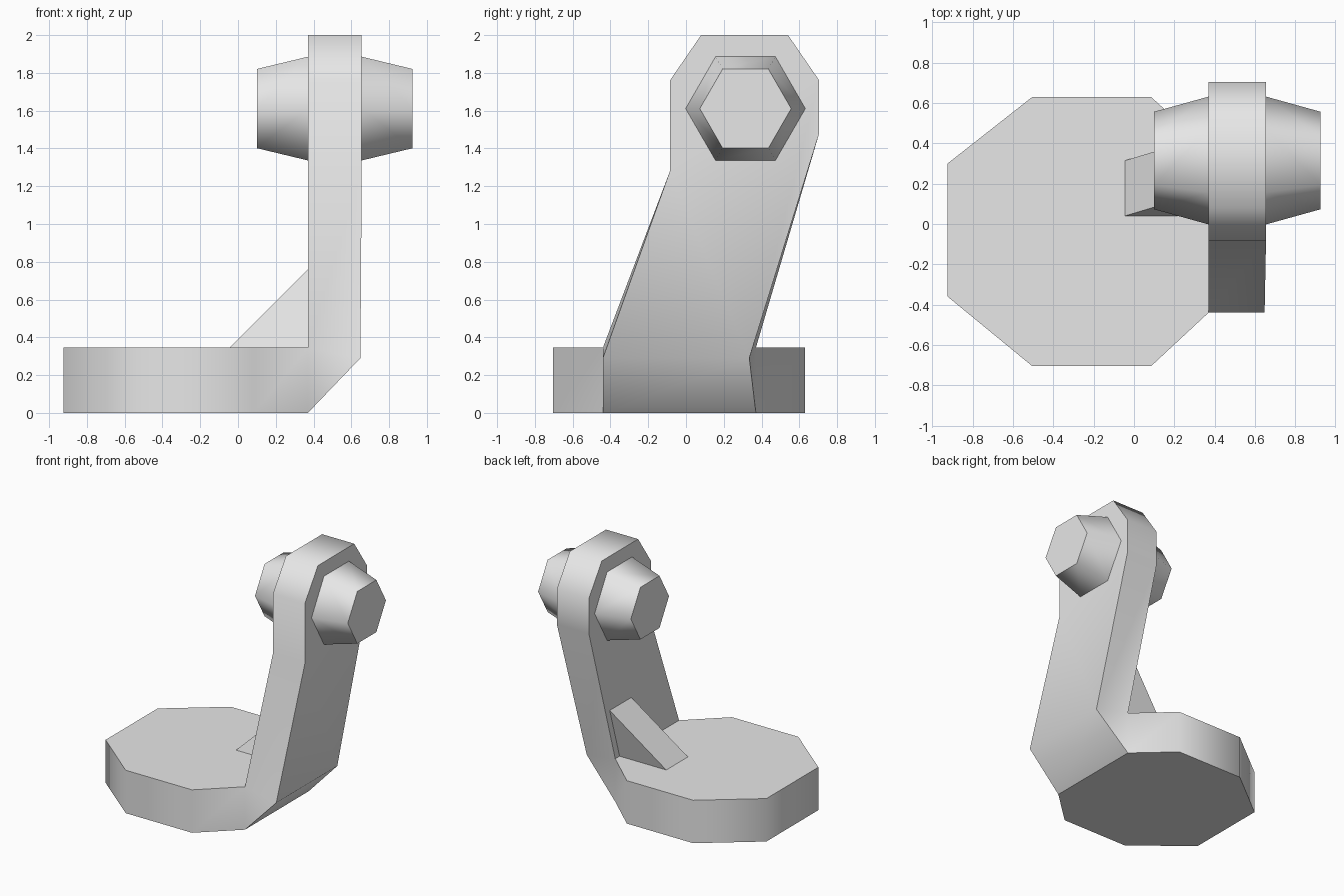
import bpy, bmesh, math

old = bpy.data.objects.get("Cube")
if old:
    bpy.data.objects.remove(old, do_unlink=True)

grey = bpy.data.materials.new("plain_grey")
grey.use_nodes = True
grey.diffuse_color = (0.8, 0.8, 0.8, 1)
grey.node_tree.nodes["Principled BSDF"].inputs["Base Color"].default_value = (0.8, 0.8, 0.8, 1)


def ring(bm, points):
    return [bm.verts.new(p) for p in points]


def bridge(bm, a, b, skip=()):
    """Quads between two closed rings, leaving out the listed sides."""
    n = len(a)
    for i in range(n):
        if i not in skip:
            j = (i + 1) % n
            bm.faces.new((a[i], a[j], b[j], b[i]))


def finish(bm, name):
    """Smooth faces with sharp corners, and a crisp edge around the underside."""
    bmesh.ops.recalc_face_normals(bm, faces=bm.faces[:])
    for f in bm.faces:
        f.smooth = True
    for e in bm.edges:
        on_ground = all(v.co.z < 1e-4 for v in e.verts)
        e.smooth = e.calc_face_angle(0) < math.radians(62) and not on_ground
    mesh = bpy.data.meshes.new(name)
    bm.to_mesh(mesh)
    bm.free()
    mesh.materials.append(grey)
    obj = bpy.data.objects.new(name, mesh)
    bpy.context.collection.objects.link(obj)
    return obj


INNER, OUTER = 0.37, 0.655      # the two side faces of the arm
BASE_TOP = 0.345

# Octagonal foot whose last side folds up into the leaning arm
foot = [(INNER, 0.37), (0.085, 0.63), (-0.505, 0.63), (-0.925, 0.30),
        (-0.925, -0.36), (-0.505, -0.705), (0.085, -0.705), (INNER, -0.44)]
head = [(-0.085, 1.28), (-0.085, 1.76), (0.08, 2.0), (0.54, 2.0),
        (0.705, 1.76), (0.705, 1.48)]

bm = bmesh.new()
low = ring(bm, [(x, y, 0) for x, y in foot])
top = ring(bm, [(x, y, BASE_TOP) for x, y in foot])
bridge(bm, low, top, skip=(7,))
bm.faces.new(low)
bm.faces.new(top)
# Arm rings start at the front bottom corner and end at the back bottom corner
inner = [top[7]] + ring(bm, [(INNER, y, z) for y, z in head]) + [top[0]]
outer = ring(bm, [(OUTER - 0.007, -0.44, 0.29)]
             + [(OUTER, y, z) for y, z in head]
             + [(OUTER - 0.007, 0.335, 0.29)])
bridge(bm, inner, outer, skip=(7,))
bm.faces.new(inner)
bm.faces.new(outer)
# Sloped heel under the arm, with its two triangular ends
bm.faces.new((low[7], low[0], outer[7], outer[0]))
bm.faces.new((low[7], outer[0], top[7]))
bm.faces.new((low[0], top[0], outer[7]))
finish(bm, "foot_and_arm")

# Tapered six-sided knobs on both sides of the head
for name, x0, x1 in (("right_knob", INNER, 0.10), ("left_knob", OUTER, 0.925)):
    bm = bmesh.new()
    rings = []
    for x, r in ((x0, 0.317), (x1, 0.242)):
        rings.append(ring(bm, [(x, 0.315 + r * math.cos(k * math.pi / 3),
                                1.611 + r * math.sin(k * math.pi / 3)) for k in range(6)]))
        bm.faces.new(rings[-1])
    bridge(bm, *rings)
    finish(bm, name)

# Triangular brace between foot and arm, leaning with the arm
bm = bmesh.new()
sides = []
for y in (0.04, 0.315):
    sides.append(ring(bm, [(-0.045, y, BASE_TOP), (INNER, y, BASE_TOP),
                           (INNER, y + 0.125, 0.76)]))
    bm.faces.new(sides[-1])
bridge(bm, *sides)
finish(bm, "brace")
